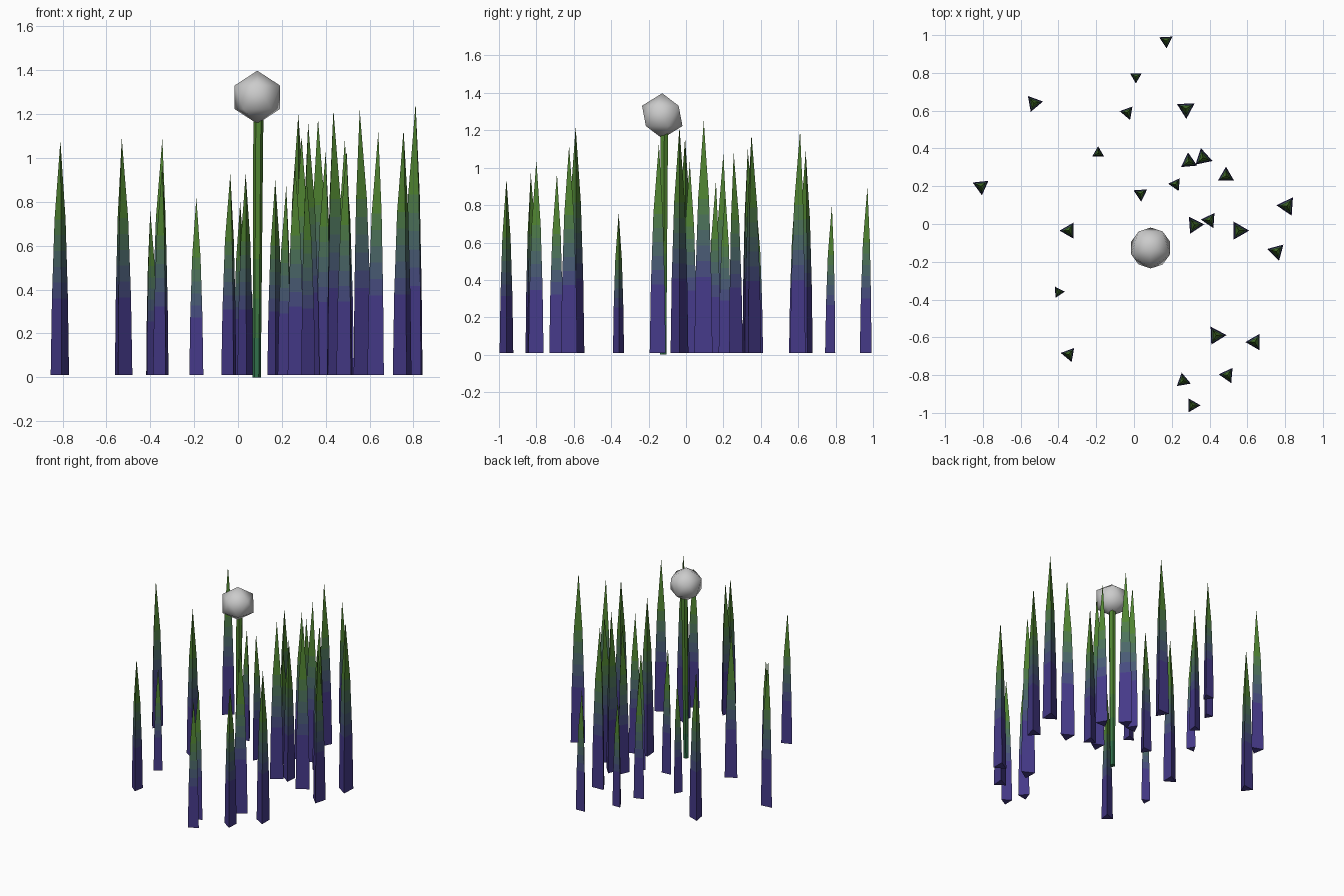
import bpy, bmesh, math
from mathutils import Matrix

if "Cube" in bpy.data.objects:
    bpy.data.objects.remove(bpy.data.objects["Cube"])

PURPLE, GREEN, TEAL = (0.06, 0.042, 0.25), (0.08, 0.23, 0.03), (0.03, 0.16, 0.07)


def gradient(name, a, b, n):
    mats = []
    for i in range(n):
        t = i / (n - 1)
        m = bpy.data.materials.new(f"{name}_{i}")
        m.diffuse_color = (*[p + (q - p) * t for p, q in zip(a, b)], 1)
        m.use_nodes = True
        m.node_tree.nodes["Principled BSDF"].inputs["Base Color"].default_value = m.diffuse_color
        mats.append(m)
    return mats


def loft(name, rings, sides, angle, mats, tip=None):
    """Rings are (x, y, z, radius, material index of the band above)."""
    bm = bmesh.new()
    loops = [[bm.verts.new((x + r * math.cos(angle + i * math.tau / sides),
                            y + r * math.sin(angle + i * math.tau / sides), z))
              for i in range(sides)] for x, y, z, r, _ in rings]
    bm.faces.new(loops[0][::-1])
    for k in range(len(loops) - 1):
        for i in range(sides):
            j = (i + 1) % sides
            f = bm.faces.new((loops[k][i], loops[k][j], loops[k + 1][j], loops[k + 1][i]))
            f.material_index = rings[k][4]
    if tip:
        v = bm.verts.new(tip)
        for i in range(sides):
            f = bm.faces.new((loops[-1][i], loops[-1][(i + 1) % sides], v))
            f.material_index = rings[-1][4]
    else:
        bm.faces.new(loops[-1]).material_index = rings[-2][4]
    return finish(name, bm, mats)


def finish(name, bm, mats=()):
    me = bpy.data.meshes.new(name)
    bm.to_mesh(me)
    bm.free()
    for m in mats:
        me.materials.append(m)
    ob = bpy.data.objects.new(name, me)
    bpy.context.collection.objects.link(ob)
    return ob


# Grass blades: x, y, height, turn in degrees
BLADES = [
    (.17, .97, .90, 33), (.01, .78, .80, 30), (-.53, .64, 1.09, 10), (-.035, .59, .93, 50),
    (.275, .61, 1.20, 32), (-.19, .375, .82, 90), (.29, .33, 1.10, 95), (.365, .35, 1.18, 102),
    (.487, .255, 1.08, 90), (.22, .21, .87, 55), (.035, .16, .93, 34), (-.81, .20, 1.08, 36),
    (.81, .095, 1.25, 56), (.32, -.005, 1.16, 4), (.40, .02, 1.03, 56), (.555, -.035, 1.22, 0),
    (.755, -.145, 1.13, 45), (-.345, -.035, 1.09, 60), (-.40, -.36, .76, 3), (-.345, -.69, .97, 50),
    (.435, -.59, 1.22, 2), (.64, -.625, 1.12, 60), (.26, -.83, .97, 100), (.495, -.80, 1.04, 55),
    (.31, -.96, .94, 0),
]
BANDS = 5
blade_mats = gradient("blade", PURPLE, GREEN, BANDS + 2)
for n, (x, y, h, turn) in enumerate(BLADES):
    r = 0.045 * h
    rings = [(x, y, 0.01, r, 0)]
    for i in range(BANDS + 1):
        t = i / BANDS
        rings.append((x, y, h * (1 + t) / 3, r * (0.87 - 0.27 * t), i + 1))
    loft(f"grass_blade_{n + 1}", rings, 3, math.radians(turn), blade_mats, (x, y, h))

# Flower stem, leaning slightly
stem_mats = gradient("stem", TEAL, GREEN, 4)
stem = [(.085 + .008 * t, -.122 + .006 * t, 1.2 * t, .019 + .004 * t, min(i, 3))
        for i, t in enumerate((0, .15, .3, .45, 1))]
loft("flower_stem", stem, 6, 0, stem_mats)

# Flower head
bm = bmesh.new()
bmesh.ops.create_icosphere(bm, subdivisions=1, radius=0.121,
                           matrix=Matrix.Translation((.088, -.127, 1.277))
                           @ Matrix.Rotation(-math.pi / 2, 4, 'Z'))
for f in bm.faces:
    f.smooth = True
finish("flower_head", bm)
